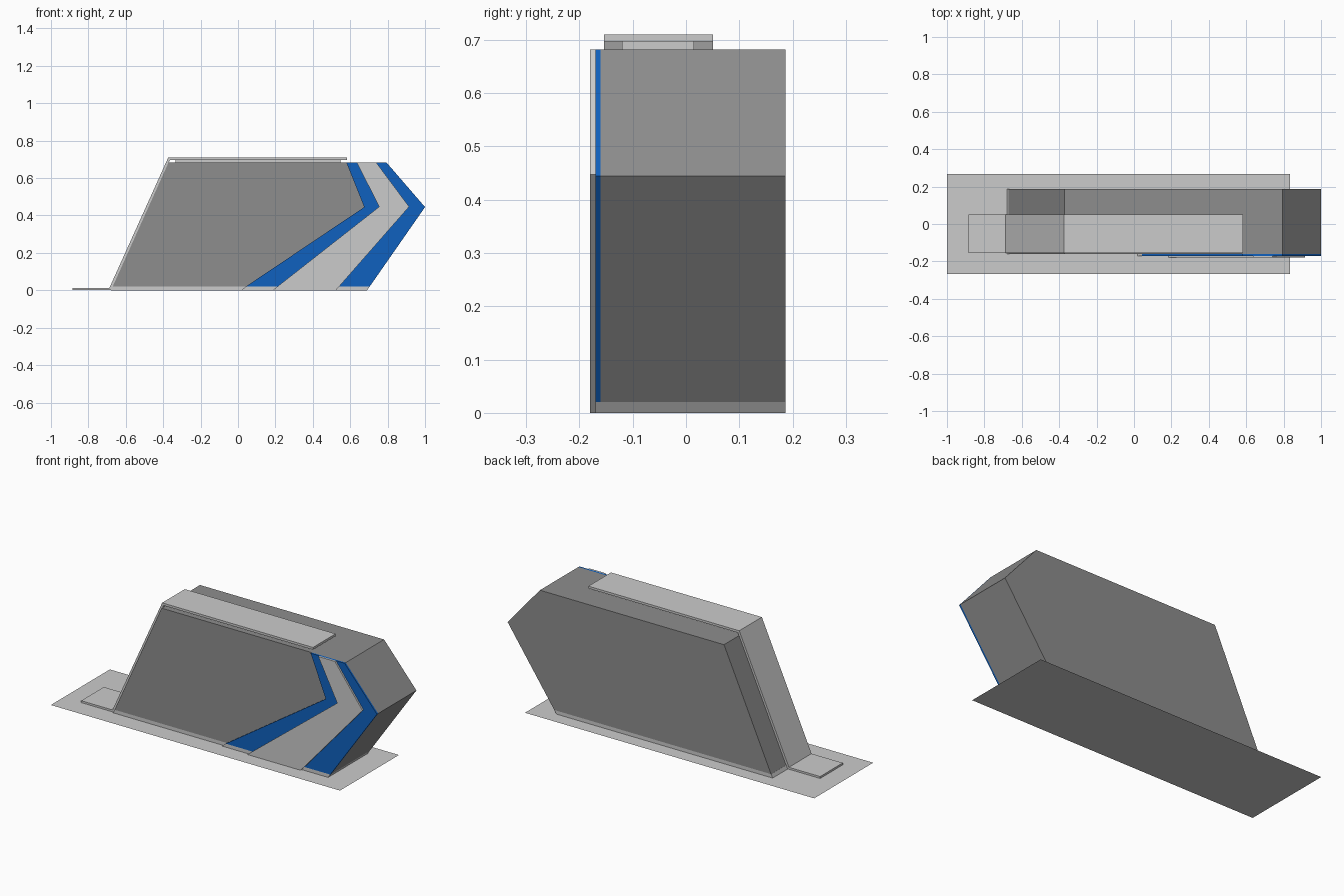
import bpy, bmesh

if "Cube" in bpy.data.objects:
    bpy.data.objects.remove(bpy.data.objects["Cube"])


def material(name, rgb):
    m = bpy.data.materials.new(name)
    m.diffuse_color = (*rgb, 1)
    m.use_nodes = True
    m.node_tree.nodes["Principled BSDF"].inputs["Base Color"].default_value = m.diffuse_color
    return m


def prism(name, profile, y0, y1, mat=None):
    """Extrude an x-z outline from y0 to y1."""
    bm = bmesh.new()
    face = bm.faces.new([bm.verts.new((x, y0, z)) for x, z in profile])
    new = bmesh.ops.extrude_face_region(bm, geom=[face])["geom"]
    bmesh.ops.translate(bm, vec=(0, y1 - y0, 0),
                        verts=[v for v in new if isinstance(v, bmesh.types.BMVert)])
    bmesh.ops.recalc_face_normals(bm, faces=bm.faces)
    me = bpy.data.meshes.new(name)
    bm.to_mesh(me)
    bm.free()
    ob = bpy.data.objects.new(name, me)
    bpy.context.collection.objects.link(ob)
    if mat:
        me.materials.append(mat)
    return ob


dark = material("dark_grey", (0.27, 0.27, 0.27))
blue = material("blue", (0.005, 0.12, 0.52))
TOP, MID, BASE = 0.682, 0.445, 0.02

# Thin ground sheet
bpy.ops.mesh.primitive_plane_add(size=1, location=(-0.083, 0, 0))
ground = bpy.context.object
ground.name = "ground_sheet"
ground.scale = (1.833, 0.534, 1)

# Main slab and its plinth
prism("body", [(-0.67, BASE), (0.704, BASE), (1.0, MID), (0.795, TOP), (-0.372, TOP)],
      -0.16, 0.187, dark)
prism("plinth", [(-0.68, 0), (0.69, 0), (0.704, BASE), (-0.671, BASE)], -0.16, 0.187)

# Blue arrow plate with grey foot
prism("blue_arrow", [(0.042, BASE), (0.704, BASE), (1.0, MID), (0.795, TOP),
                     (0.58, TOP), (0.675, MID)], -0.17, -0.16, blue)
prism("arrow_foot", [(0.018, 0), (0.69, 0), (0.704, BASE), (0.042, BASE)], -0.17, -0.16)

# Raised grey chevron
prism("grey_chevron", [(0.185, 0), (0.523, 0), (0.915, 0.447), (0.74, TOP),
                       (0.635, TOP), (0.755, 0.447)], -0.18, -0.17)

# Bent ribbon: foot, slope and roof, with a spacer under the roof
prism("ribbon", [(-0.886, 0.001), (-0.672, 0.001), (-0.364, 0.697), (0.583, 0.697),
                 (0.583, 0.71), (-0.373, 0.71), (-0.688, 0.012), (-0.886, 0.012)],
      -0.154, 0.051)
prism("roof_spacer", [(-0.333, TOP), (0.547, TOP), (0.547, 0.697), (-0.333, 0.697)],
      -0.12, 0.015)
